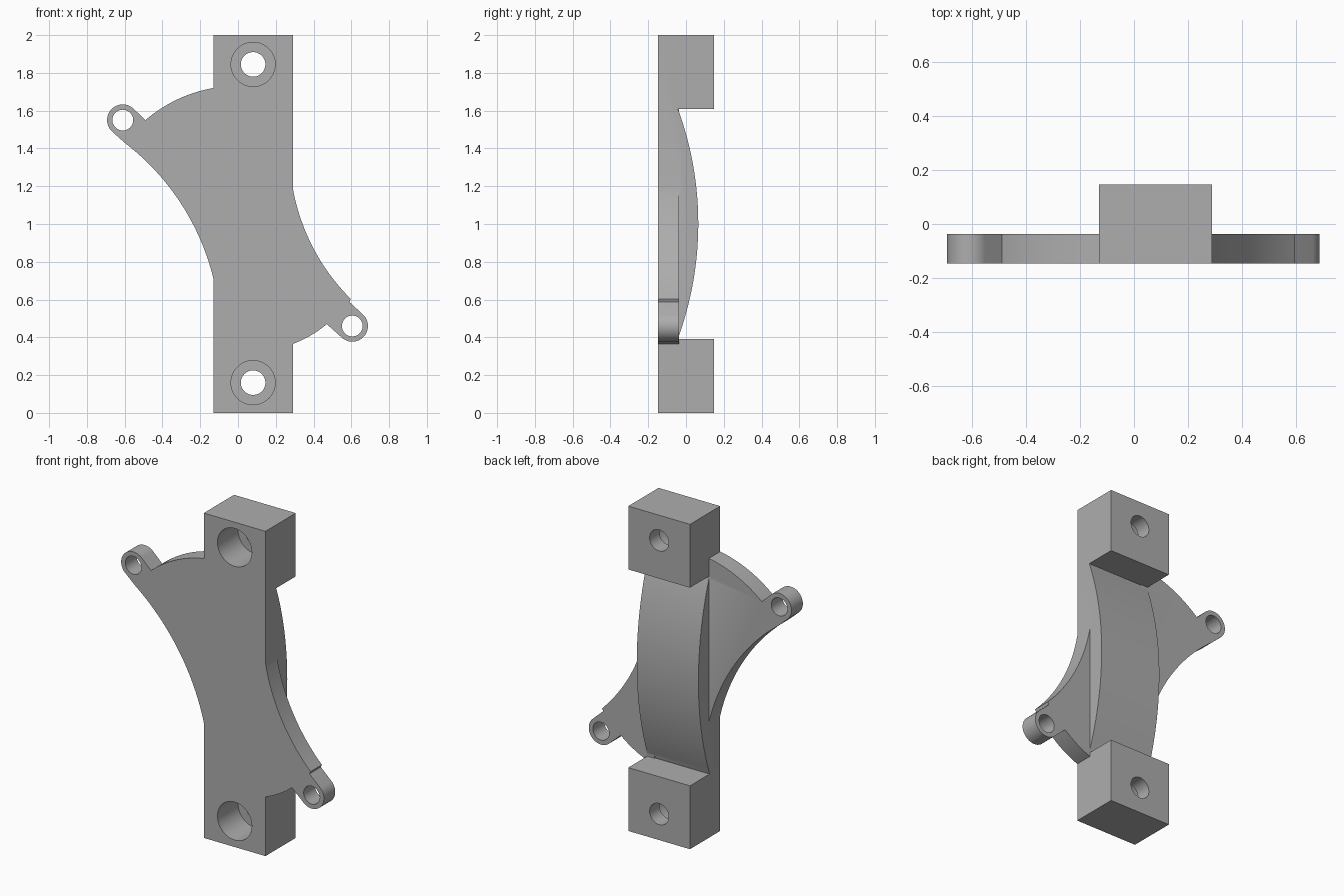
import bpy, bmesh
from math import sin, cos, radians
from mathutils import Vector

if "Cube" in bpy.data.objects:
    bpy.data.objects.remove(bpy.data.objects["Cube"])

FRONT, BACK, PLATE_BACK = -0.147, 0.147, -0.037
LEFT, RIGHT = -0.13, 0.29

grey = bpy.data.materials.new("plain grey")
grey.use_nodes = True
colour = (0.42, 0.42, 0.42, 1)
grey.diffuse_color = colour
grey.node_tree.nodes["Principled BSDF"].inputs["Base Color"].default_value = colour


def arc(a, m, b, n=24):
    """Points of the circle arc from a through m to b."""
    a, m, b = Vector(a), Vector(m), Vector(b)
    u, v = m - a, b - a
    d = 2 * (u.x * v.y - u.y * v.x)
    c = a + Vector((v.y * u.dot(u) - u.y * v.dot(v),
                    u.x * v.dot(v) - v.x * u.dot(u))) / d
    r = a - c
    sweep = -r.angle_signed(b - c)
    return [(c.x + r.x * cos(t) - r.y * sin(t), c.y + r.x * sin(t) + r.y * cos(t))
            for t in (sweep * i / n for i in range(n + 1))]


def circle(x, z, r, start=0, sweep=360, n=48):
    steps = n if sweep == 360 else n + 1
    angles = [radians(start + sweep * i / n) for i in range(steps)]
    return [(x + r * cos(t), z + r * sin(t)) for t in angles]


def extrude(name, points, axis, lo, hi):
    """Prism of a flat outline, (y, z) along x or (x, z) along y."""
    def place(p, d):
        return (d, p[0], p[1]) if axis == "x" else (p[0], d, p[1])
    bm = bmesh.new()
    face = bm.faces.new([bm.verts.new(place(p, lo)) for p in points])
    made = bmesh.ops.extrude_face_region(bm, geom=[face])["geom"]
    shift = Vector(place((0, 0), hi - lo))
    bmesh.ops.translate(bm, vec=shift,
                        verts=[g for g in made if isinstance(g, bmesh.types.BMVert)])
    bmesh.ops.recalc_face_normals(bm, faces=bm.faces)
    mesh = bpy.data.meshes.new(name)
    bm.to_mesh(mesh)
    bm.free()
    mesh.materials.append(grey)
    ob = bpy.data.objects.new(name, mesh)
    bpy.context.collection.objects.link(ob)
    return ob


def combine(target, tool, operation):
    mod = target.modifiers.new(operation, "BOOLEAN")
    mod.operation, mod.solver, mod.object = operation, "EXACT", tool
    bpy.context.view_layer.objects.active = target
    bpy.ops.object.modifier_apply(modifier=mod.name)
    bpy.data.objects.remove(tool)


# Upright body: two end blocks joined by a bowed back
side = [(FRONT, 0), (BACK, 0), (BACK, 0.39), (-0.043, 0.39)]
side += arc((-0.037, 0.41), (0.065, 1.0), (-0.043, 1.61), 40)
side += [(BACK, 1.61), (BACK, 2), (FRONT, 2)]
body = extrude("bracket_body", side, "x", LEFT, RIGHT)

# Side wings, each ending in a rounded lug
inner = 0.05
right_wing = [(LEFT + inner, 1.72)]
right_wing += arc((LEFT, 1.72), (-0.32, 1.66), (-0.49, 1.55))
right_wing += circle(-0.61, 1.55, 0.083, 45, 180)
right_wing += arc((-0.6, 1.43), (-0.303, 1.11), (LEFT, 0.71))
right_wing += [(LEFT + inner, 0.71)]

left_wing = [(RIGHT - inner, 0.365)]
left_wing += arc((RIGHT, 0.365), (0.385, 0.41), (0.47, 0.47))
left_wing += circle(0.605, 0.46, 0.083, 225, 180)
left_wing += [(0.59, 0.587)]
left_wing += arc((0.597, 0.603), (0.4, 0.87), (RIGHT, 1.19))
left_wing += [(RIGHT - inner, 1.19)]

for name, outline in (("right_wing", right_wing), ("left_wing", left_wing)):
    combine(body, extrude(name, outline, "y", FRONT, PLATE_BACK), "UNION")

# Holes: lug holes, then counterbored mounting holes
holes = [(-0.61, 1.55, 0.055, BACK + 0.1), (0.605, 0.46, 0.055, BACK + 0.1)]
for z in (0.16, 1.845):
    holes += [(0.08, z, 0.117, FRONT + 0.2), (0.08, z, 0.065, BACK + 0.1)]
for x, z, r, depth in holes:
    combine(body, extrude("hole_cutter", circle(x, z, r), "y", FRONT - 0.1, depth),
            "DIFFERENCE")

bpy.ops.object.select_all(action="DESELECT")
body.select_set(True)
bpy.context.view_layer.objects.active = body
bpy.ops.object.shade_smooth_by_angle(angle=radians(25))
